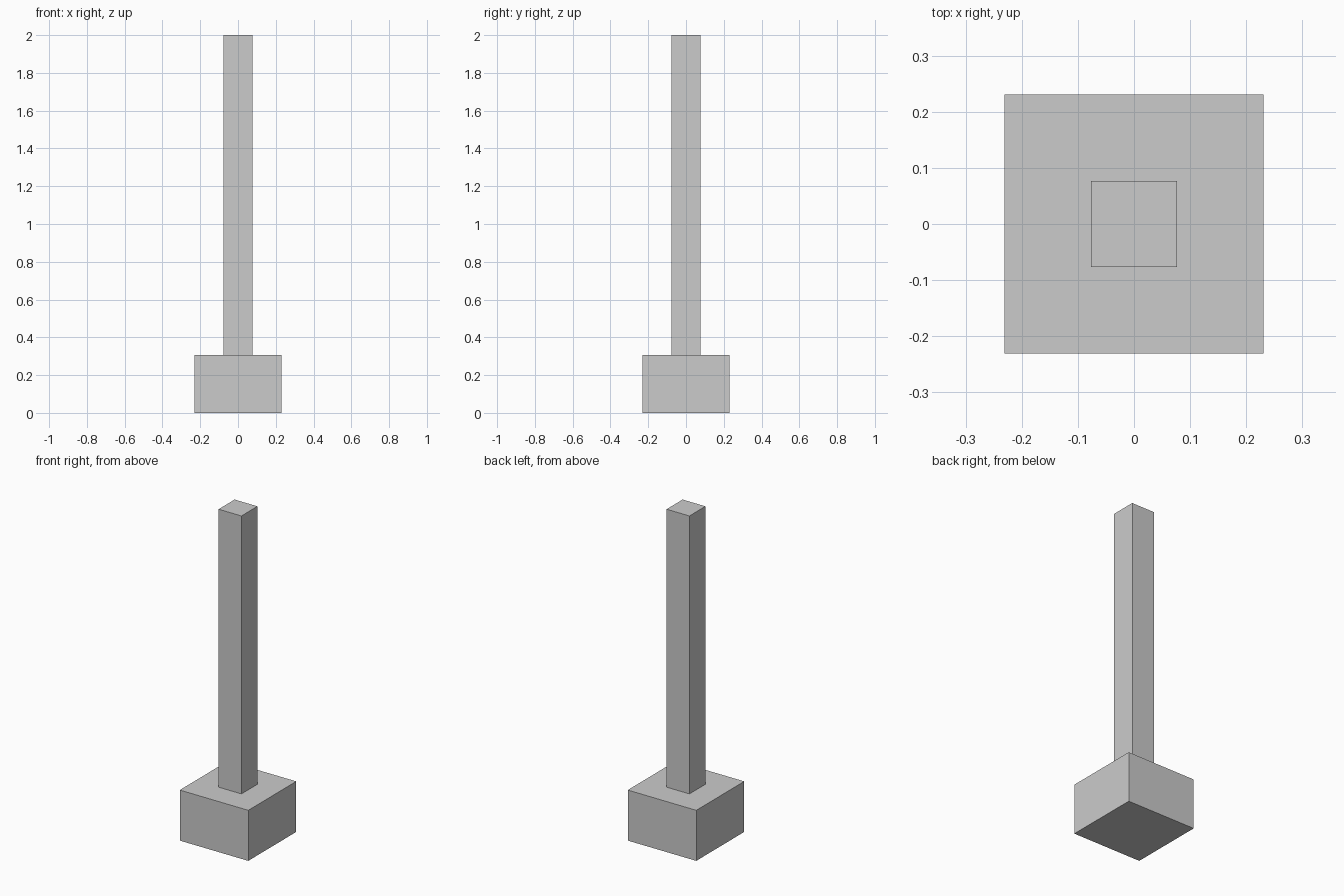
import bpy, bmesh
from mathutils import Matrix, Vector

if "Cube" in bpy.data.objects:
    bpy.data.objects.remove(bpy.data.objects["Cube"])

U = 2 / 13                      # one unit = column width
BASE_W, BASE_H, COL_W, TOTAL_H = 3 * U, 2 * U, U, 2.0

bm = bmesh.new()

# square base block standing on the ground
bmesh.ops.create_cube(bm, size=1, matrix=Matrix.Translation((0, 0, BASE_H / 2))
                      @ Matrix.Diagonal((BASE_W, BASE_W, BASE_H, 1)))
bm.normal_update()

# post: inset the top of the base and extrude it upward
top = max(bm.faces, key=lambda f: f.calc_center_median().z)
bmesh.ops.inset_region(bm, faces=[top], thickness=(BASE_W - COL_W) / 2,
                       use_even_offset=True)
res = bmesh.ops.extrude_discrete_faces(bm, faces=[top])
bmesh.ops.translate(bm, verts=res["faces"][0].verts,
                    vec=Vector((0, 0, TOTAL_H - BASE_H)))
bmesh.ops.recalc_face_normals(bm, faces=bm.faces)

mesh = bpy.data.meshes.new("post_with_base")
bm.to_mesh(mesh)
bm.free()
bpy.context.collection.objects.link(bpy.data.objects.new("post_with_base", mesh))
